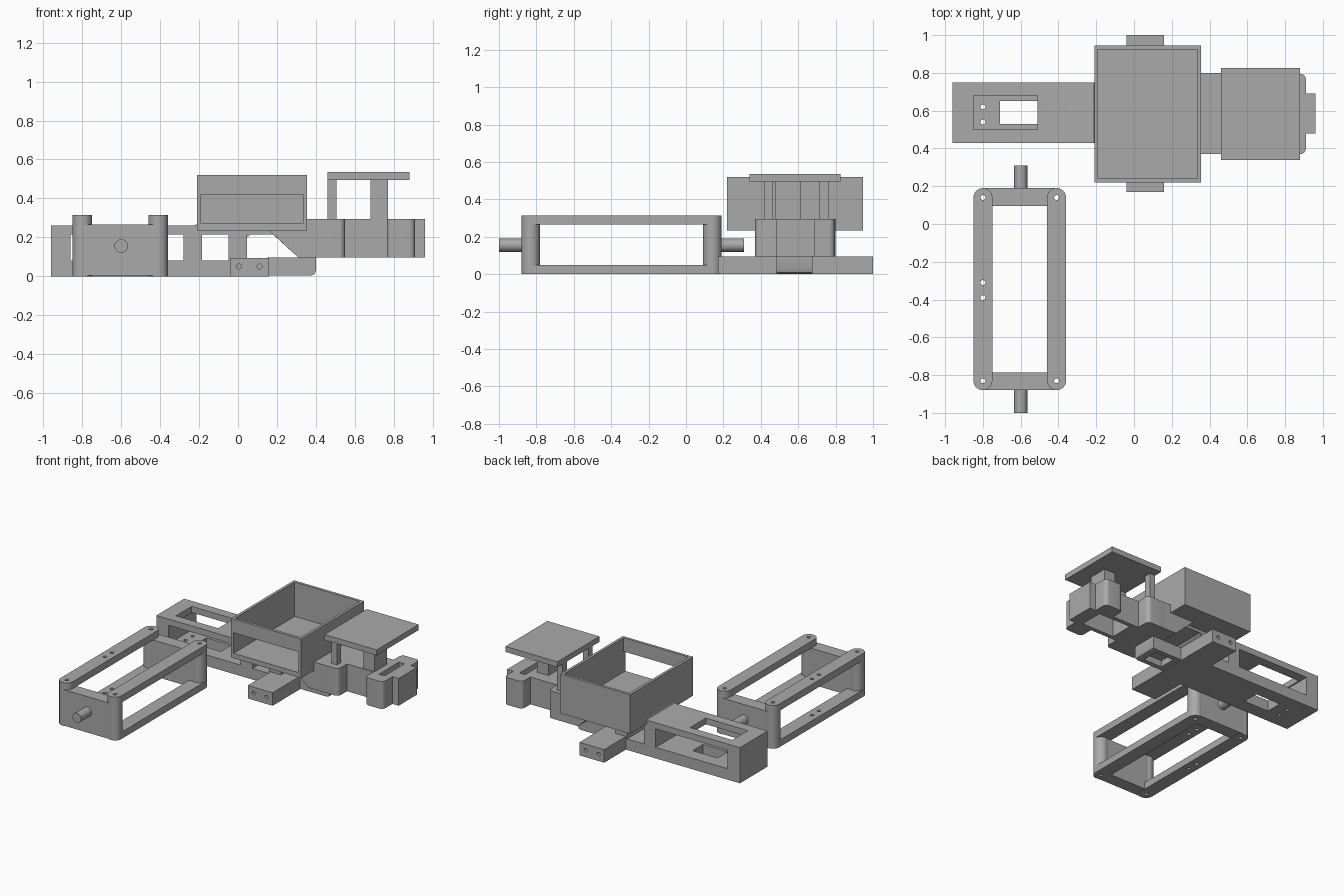
import bpy, bmesh, math

if "Cube" in bpy.data.objects:
    bpy.data.objects.remove(bpy.data.objects["Cube"])

mat = bpy.data.materials.new("matte grey")
mat.diffuse_color = (0.4, 0.4, 0.4, 1)
mat.use_nodes = True
mat.node_tree.nodes["Principled BSDF"].inputs["Base Color"].default_value = mat.diffuse_color


def prism(name, pts, lo, hi, axis="z"):
    """Extrude a 2D outline along z (x,y outline) or y (x,z outline)."""
    bm = bmesh.new()
    pos = (lambda a, b, c: (a, b, c)) if axis == "z" else (lambda a, b, c: (a, c, b))
    low = [bm.verts.new(pos(a, b, lo)) for a, b in pts]
    top = [bm.verts.new(pos(a, b, hi)) for a, b in pts]
    bm.faces.new(low)
    bm.faces.new(top)
    n = len(pts)
    for i in range(n):
        j = (i + 1) % n
        bm.faces.new((low[i], low[j], top[j], top[i]))
    bmesh.ops.recalc_face_normals(bm, faces=bm.faces)
    me = bpy.data.meshes.new(name)
    bm.to_mesh(me)
    bm.free()
    me.materials.append(mat)
    ob = bpy.data.objects.new(name, me)
    bpy.context.collection.objects.link(ob)
    bpy.context.view_layer.objects.active = ob
    return ob


def rounded(x0, x1, y0, y1, r, seg=8):
    """Rounded rectangle outline."""
    pts = []
    corners = ((x1 - r, y1 - r), (x0 + r, y1 - r), (x0 + r, y0 + r), (x1 - r, y0 + r))
    for k, (cx, cy) in enumerate(corners):
        for i in range(seg + 1):
            a = math.pi / 2 * (k + i / seg)
            pts.append((cx + r * math.cos(a), cy + r * math.sin(a)))
    return pts


def circle(cx, cy, r, n=24):
    return [(cx + r * math.cos(2 * math.pi * i / n),
             cy + r * math.sin(2 * math.pi * i / n)) for i in range(n)]


def box(name, x0, x1, y0, y1, z0, z1):
    return prism(name, [(x0, y0), (x1, y0), (x1, y1), (x0, y1)], z0, z1)


def cut(ob, *cutters):
    for c in cutters:
        m = ob.modifiers.new("cut", "BOOLEAN")
        m.operation, m.solver, m.object = "DIFFERENCE", "EXACT", c
        bpy.context.view_layer.objects.active = ob
        bpy.ops.object.modifier_apply(modifier=m.name)
        bpy.data.objects.remove(c)


def hole(x, y, z0, z1, r=0.013):
    return prism("hole", circle(x, y, r, 16), z0, z1)


# --- Swinging frame: four rails, corner columns, end plates, pivot pegs
ends = (-0.83, 0.14)
for side, cx in (("left", -0.8), ("right", -0.41)):
    for level, z0 in (("lower", 0), ("upper", 0.265)):
        rail = prism(f"{level}_{side}_rail", rounded(cx - .05, cx + .05, -.88, .19, .0499), z0, z0 + .05)
        spots = list(ends) + ([-0.31, -0.39] if side == "left" else [])
        cut(rail, *[hole(cx, y, z0 - .1, z0 + .1) for y in spots])
    for y in ends:
        col = prism(f"{side}_corner_column", circle(cx, y, .05, 32), .05, .265)
        cut(col, hole(cx, y, 0, .4))
for label, y0, y1 in (("front", -.88, -.785), ("back", .095, .19)):
    plate = box(label + "_end_plate", -.79, -.42, y0, y1, .003, .265)
    cut(plate, *[hole(x, y, -.1, .4) for x in (-.8, -.41) for y in ends])
prism("front_peg", circle(-.6, .155, .035), -1, -.87, "y")
prism("back_peg", circle(-.6, .155, .035), .18, .31, "y")

# --- Long two-deck body with a slotted upper deck
Y0, Y1 = 0.43, 0.75
base = box("base_deck", -.96, .16, Y0, Y1, 0, .08)
cut(base, box("slot", -.71, -.51, .53, .65, -.1, .2),
    hole(-.8, .54, -.1, .2), hole(-.8, .62, -.1, .2))
deck = prism("upper_deck", [(-.96, .215), (.2, .215), (.2, .236), (-.19, .236), (-.205, .285),
                            (-.213, .267), (-.23, .26), (-.96, .26)], Y0, Y1, "y")
cut(deck, box("slot", -.85, -.51, .5, .68, .1, .4))
box("end_post", -.96, -.86, Y0, Y1, .08, .215)
box("rear_post", -.28, -.185, Y0, Y1, .08, .215)
box("middle_post", -.05, .045, Y0, Y1, .08, .215)

# --- Cross arm with screw holes in both ends
arm = box("cross_arm", -.04, .16, .17, 1, 0, .095)
for x in (.005, .11):
    for y0, y1 in ((.1, .23), (.94, 1.1)):
        cut(arm, prism("hole", circle(x, .05, .013, 16), y0, y1, "y"))

# --- Tongue under the tail
tongue = prism("tongue", [(.15, .004), (.375, .004), (.393, .01), (.4, .028), (.4, .096), (.15, .096)],
               .485, .675, "y")
cut(tongue, box("pocket", .2, .35, .52, .64, -.1, .05))

# --- Open tray with a front window
tray = box("tray", -.21, .355, .22, .945, .235, .52)
cut(tray, box("cavity", -.19, .335, .24, .925, .27, .7),
    box("window", -.19, .335, .1, .3, .27, .42))

# --- Tail: sloped shoulder, narrow neck, slotted end block, end tab
shoulder = prism("shoulder", [(.05, .236), (.05, .2), (.065, .22), (.095, .234), (.14, .234), (.18, .215),
                              (.31, .096), (.4, .096), (.4, .236)], Y0, Y1, "y")
prism("shoulder_block", [(.31, .096), (.4, .096), (.4, .295), (.355, .295), (.355, .235), (.16, .235)],
      .37, .8, "y")
prism("shoulder_end", rounded(.37, .55, .37, .8, .03), .096, .295)
pocket = (.6, .86, .5, .67)
neck = box("neck", .54, .78, .47, .7, .096, .295)
cut(neck, box("pocket", *pocket, 0, .25))
end = prism("end_block", rounded(.765, .91, .37, .795, .03), .096, .295)
cut(end, box("pocket", *pocket, 0, .25), box("slot", .815, .86, .46, .69, .2, .4))
box("end_tab", .9, .96, .48, .69, .096, .295)

# --- Raised table on posts
box("table_top", .46, .88, .34, .825, .495, .535)
box("front_table_post", .46, .505, .42, .465, .29, .5)
box("back_table_post", .46, .505, .715, .765, .29, .5)
box("main_table_post", .68, .77, .475, .615, .29, .5)

# --- Smooth the round parts, keep crisp edges
for ob in list(bpy.context.scene.objects):
    bpy.ops.object.select_all(action="DESELECT")
    ob.select_set(True)
    bpy.context.view_layer.objects.active = ob
    bpy.ops.object.shade_smooth_by_angle(angle=math.radians(30))
